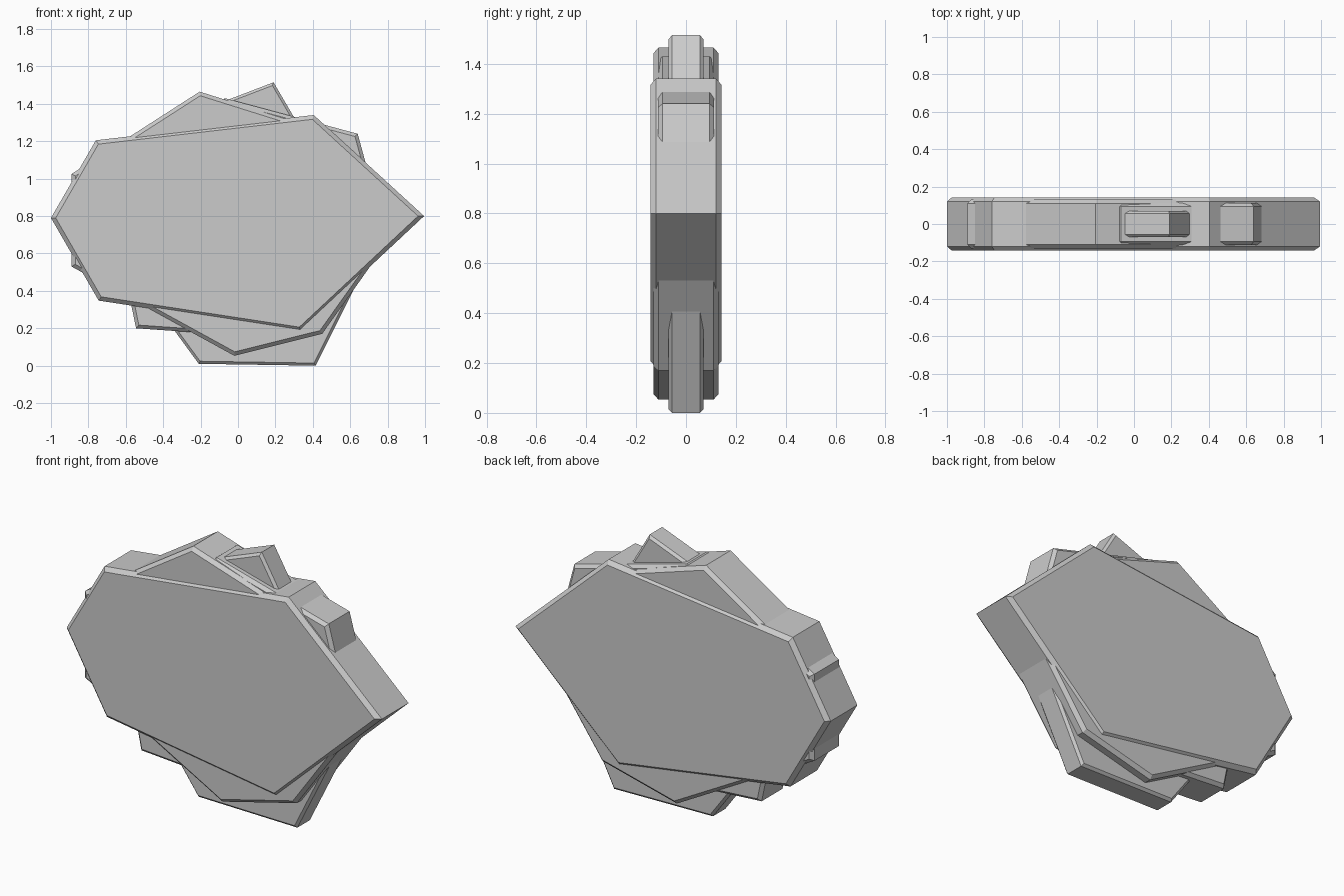
import bpy, bmesh
from mathutils import Vector

if "Cube" in bpy.data.objects:
    bpy.data.objects.remove(bpy.data.objects["Cube"])

stone = bpy.data.materials.new("stone grey")
stone.diffuse_color = (0.6, 0.6, 0.6, 1)
stone.use_nodes = True
stone.node_tree.nodes["Principled BSDF"].inputs["Base Color"].default_value = stone.diffuse_color


def inset(pts, d):
    """Move every side of a convex counter-clockwise outline inward by d."""
    out = []
    n = len(pts)
    for i in range(n):
        p, a, b = (Vector(pts[k % n]) for k in (i, i - 1, i + 1))
        e1, e2 = (p - a).normalized(), (b - p).normalized()
        n1, n2 = Vector((-e1.y, e1.x)), Vector((-e2.y, e2.x))
        out.append(p + (n1 + n2) * d / (1 + n1.dot(n2)))
    return out


def slab(name, pts, half, chamfer):
    """Chamfered polygon plate, outline in x/z, thickness along y."""
    small = inset(pts, chamfer)
    bm = bmesh.new()
    rings = []
    for y, outline in ((-half, small), (-half + chamfer, pts),
                       (half - chamfer, pts), (half, small)):
        rings.append([bm.verts.new((p[0], y, p[1])) for p in outline])
    n = len(pts)
    for r, s in zip(rings, rings[1:]):
        for i in range(n):
            j = (i + 1) % n
            bm.faces.new((r[i], r[j], s[j], s[i]))
    bm.faces.new(rings[0])
    bm.faces.new(rings[-1][::-1])
    bmesh.ops.recalc_face_normals(bm, faces=bm.faces)
    mesh = bpy.data.meshes.new(name)
    bm.to_mesh(mesh)
    bm.free()
    mesh.materials.append(stone)
    bpy.context.collection.objects.link(bpy.data.objects.new(name, mesh))


# Four nested plates, thickest outermost; outlines counter-clockwise from the front
slab("main_slab", [(-1, .79), (-.745, .348), (.335, .183), (.995, .8),
                   (.405, 1.34), (-.76, 1.205)], .142, .022)
slab("second_slab", [(-.89, 1.025), (-.89, .53), (-.02, .053), (.45, .17),
                     (.82, .69), (.4, 1.275), (-.205, 1.465)], .13, .02)
slab("third_slab", [(-.545, .2), (.1, .155), (.5, .35), (.76, .8),
                    (.64, 1.24), (-.07, 1.43), (-.7, .95)], .112, .018)
slab("inner_slab", [(-.21, .01), (.415, 0), (.72, .61), (.19, 1.515),
                    (-.45, 1.27), (-.75, .75)], .07, .014)
